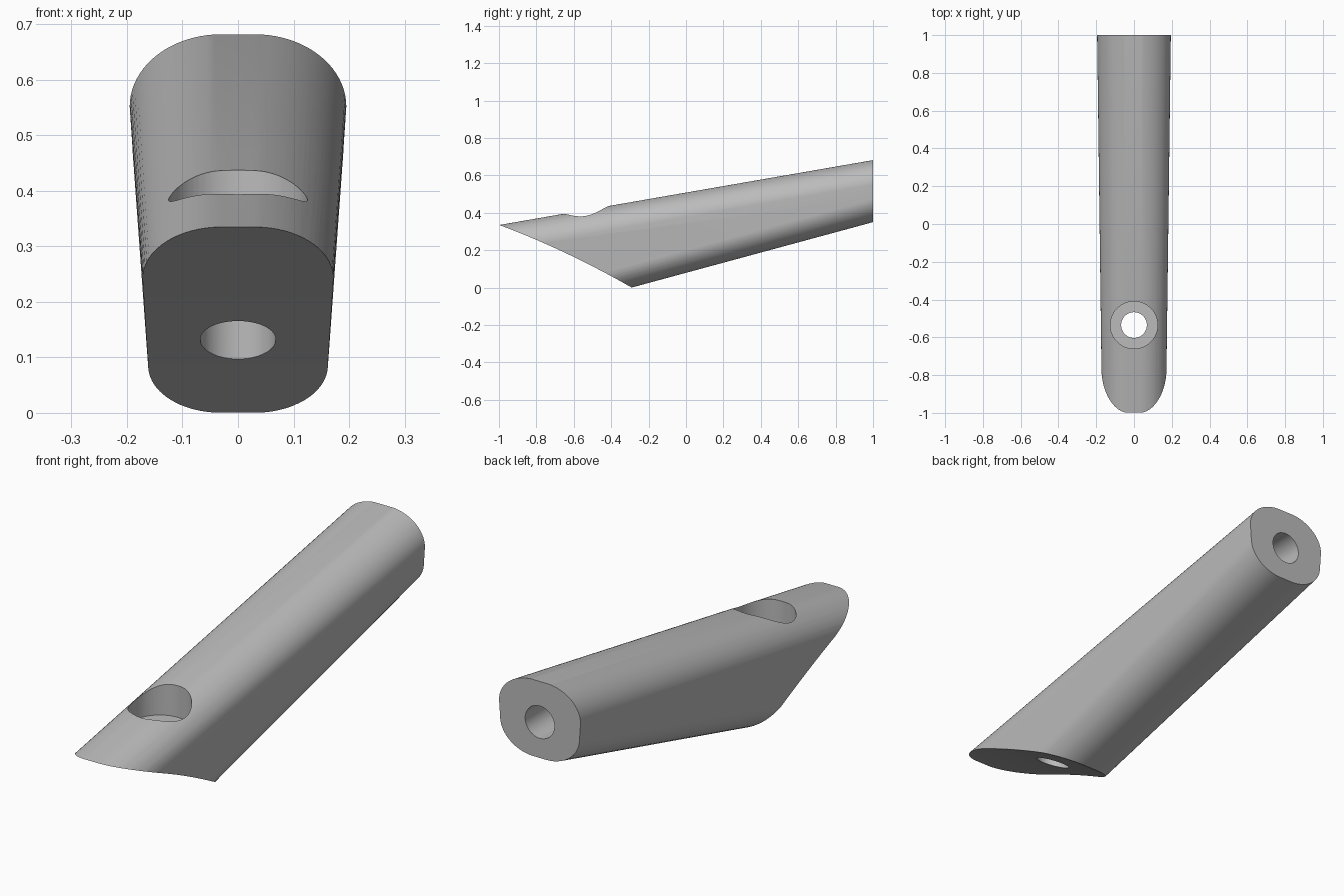
import bpy, bmesh
from math import sin, cos, pi, radians

cube = bpy.data.objects.get("Cube")
if cube:
    bpy.data.objects.remove(cube, do_unlink=True)

grey = bpy.data.materials.new("plain grey")
grey.use_nodes = True
colour = (0.5, 0.5, 0.5, 1)
grey.diffuse_color = colour
grey.node_tree.nodes["Principled BSDF"].inputs["Base Color"].default_value = colour


def loft(name, rings):
    """Closed solid through a list of matching point rings."""
    bm = bmesh.new()
    loops = [[bm.verts.new(p) for p in ring] for ring in rings]
    n = len(loops[0])
    for a, b in zip(loops, loops[1:]):
        for i in range(n):
            j = (i + 1) % n
            bm.faces.new((a[i], a[j], b[j], b[i]))
    bm.faces.new(loops[0])
    bm.faces.new(loops[-1])
    bmesh.ops.recalc_face_normals(bm, faces=bm.faces)
    mesh = bpy.data.meshes.new(name)
    bm.to_mesh(mesh)
    bm.free()
    mesh.materials.append(grey)
    obj = bpy.data.objects.new(name, mesh)
    bpy.context.collection.objects.link(obj)
    return obj


def section(y, steps=20):
    """Rounded cross-section with slightly drafted sides."""
    top = 0.508 + 0.1735 * y
    bottom = 0.079 + 0.271 * y
    upper_w = 0.182 + 0.013 * y
    corner, flat = 0.13, 0.03
    lower_w = upper_w - 0.068 * (top - bottom - 2 * corner)
    half = []
    for i in range(steps + 1):
        a = pi / 2 * i / steps
        half.append((flat + (upper_w - flat) * sin(a), top - corner + corner * cos(a)))
    for i in range(steps + 1):
        a = pi / 2 * i / steps
        half.append((flat + (lower_w - flat) * cos(a), bottom + corner - corner * sin(a)))
    pts = half + [(-x, z) for x, z in reversed(half)]
    return [(x, y, z) for x, z in pts]


def circle(radius, place, n=64):
    return [place(radius * cos(2 * pi * i / n), radius * sin(2 * pi * i / n)) for i in range(n)]


def upright(radius, z0, z1):
    """Vertical bore through the tip."""
    return [circle(radius, lambda u, v, z=z: (u, -0.535 + v, z)) for z in (z0, z1)]


# Tapered handle body
body = loft("tapered_body", [section(-1.08), section(1)])

# Slanted, gently hollowed underside of the tip
slant = []
for i in range(25):
    t = -0.15 + 1.3 * i / 24
    slant.append((-1 + 0.71 * t, 0.335 * (1 - t) + 0.072 * t * (1 - t)))
slant += [(0, -0.5), (-1.6, -0.5), (-1.6, 0.4)]

cutters = [
    loft("slant_cutter", [[(x, y, z) for y, z in slant] for x in (-0.5, 0.5)]),
    # Flat trim on the highest edge
    loft("trim_cutter", [[(-1, 0.5, z), (1, 0.5, z), (1, 1.5, z), (-1, 1.5, z)]
                         for z in (0.681, 0.9)]),
    loft("counterbore_cutter", upright(0.125, 0.3, 0.7)),
    loft("through_hole_cutter", upright(0.068, -0.2, 0.5)),
    # Blind socket in the back end
    loft("socket_cutter", [circle(0.07, lambda u, v, y=y: (u, y, 0.505 + v))
                           for y in (0.5, 1.1)]),
]

bpy.ops.object.select_all(action="DESELECT")
bpy.context.view_layer.objects.active = body
body.select_set(True)
for cutter in cutters:
    cutter.hide_render = True
    mod = body.modifiers.new(cutter.name, "BOOLEAN")
    mod.operation = "DIFFERENCE"
    mod.solver = "EXACT"
    mod.object = cutter
    bpy.ops.object.modifier_apply(modifier=mod.name)
for cutter in cutters:
    bpy.data.objects.remove(cutter, do_unlink=True)

bpy.ops.object.shade_smooth_by_angle(angle=radians(25))
